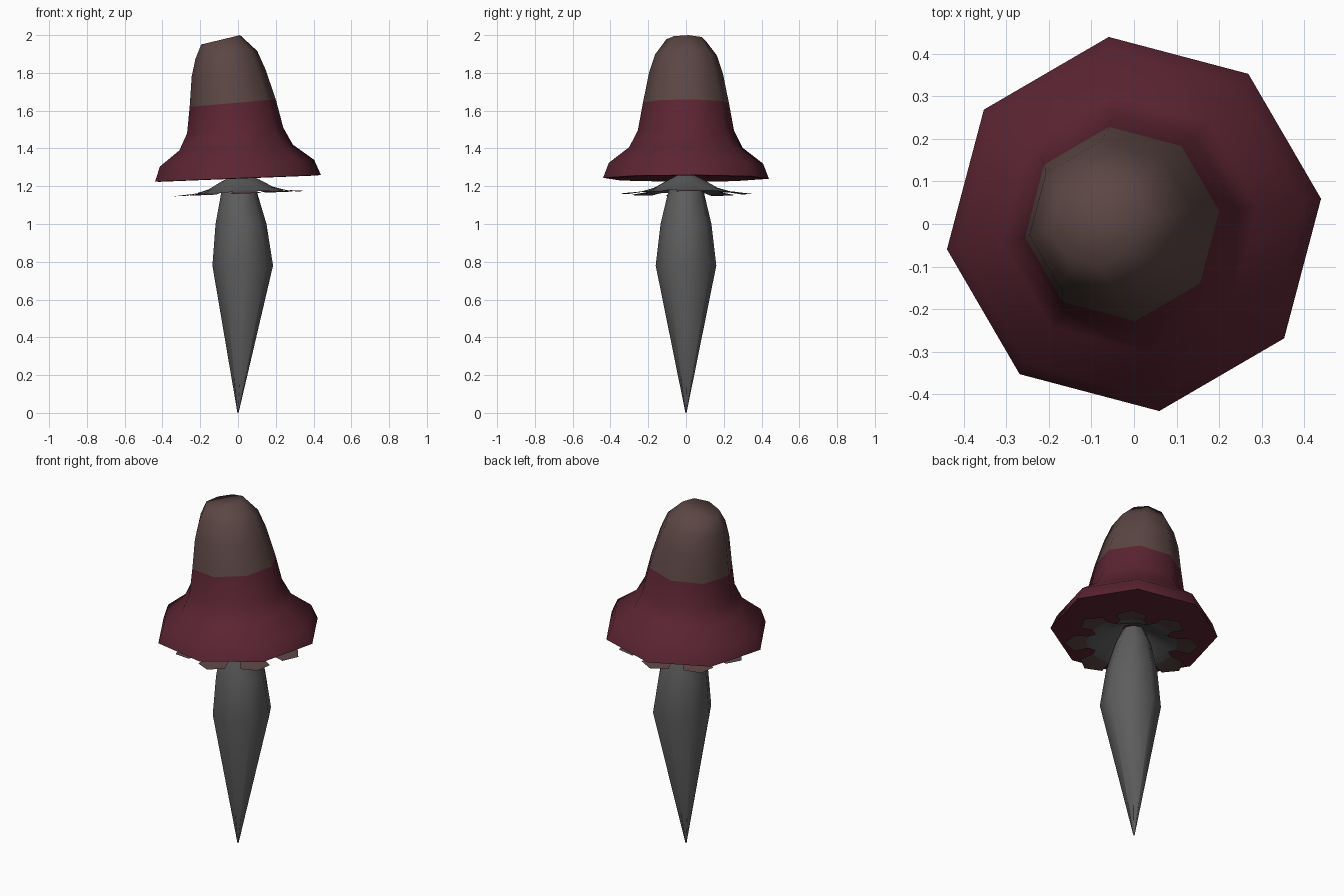
import bpy
import bmesh
from math import cos, sin, radians

cube = bpy.data.objects.get("Cube")
if cube:
    bpy.data.objects.remove(cube)


def material(name, rgb):
    mat = bpy.data.materials.new(name)
    mat.use_nodes = True
    mat.diffuse_color = (*rgb, 1)
    mat.node_tree.nodes["Principled BSDF"].inputs["Base Color"].default_value = (*rgb, 1)
    return mat


brown = material("dusty brown", (0.105, 0.062, 0.058))
red = material("wine red", (0.105, 0.018, 0.032))
grey = material("stone grey", (0.11, 0.11, 0.11))


def finish(name, bm, mats):
    bmesh.ops.recalc_face_normals(bm, faces=bm.faces)
    mesh = bpy.data.meshes.new(name)
    bm.to_mesh(mesh)
    bm.free()
    obj = bpy.data.objects.new(name, mesh)
    bpy.context.collection.objects.link(obj)
    for mat in mats:
        mesh.materials.append(mat)
    bpy.ops.object.select_all(action="DESELECT")
    obj.select_set(True)
    bpy.context.view_layer.objects.active = obj
    bpy.ops.object.shade_smooth_by_angle(angle=radians(65))
    return obj


def loft(name, rings, mats, turn, accent_from=99):
    """Eight-sided loft; each ring is (centre x, radius, height, slope along x)."""
    bm = bmesh.new()
    loops = []
    for cx, r, z, slope in rings:
        angles = [radians(turn + 45 * i) for i in range(8)]
        loops.append([bm.verts.new((cx + r * cos(a), r * sin(a), z + slope * r * cos(a)))
                      for a in angles])
    for level, (low, high) in enumerate(zip(loops, loops[1:])):
        for i in range(8):
            j = (i + 1) % 8
            face = bm.faces.new((low[i], low[j], high[j], high[i]))
            face.material_index = int(level >= accent_from)
    bm.faces.new(loops[0][::-1])
    bm.faces.new(loops[-1]).material_index = int(accent_from < 99)
    bmesh.ops.remove_doubles(bm, verts=bm.verts, dist=0.0005)
    return finish(name, bm, mats)


# Bell cap: red flared brim, brown crown leaning to one side
loft("cap", [
    (0, 0.10, 1.255, 0.04),
    (0, 0.42, 1.24, 0.04),
    (0, 0.443, 1.242, 0.04),
    (-0.005, 0.412, 1.322, 0.043),
    (-0.01, 0.303, 1.405, 0.05),
    (-0.015, 0.257, 1.495, 0.06),
    (-0.028, 0.23, 1.64, 0.088),
    (-0.05, 0.197, 1.80, 0.10),
    (-0.062, 0.165, 1.895, 0.13),
    (-0.092, 0.104, 1.975, 0.24),
], [red, brown], 7.7, accent_from=6)

# Stem: swollen in the middle, tapering to a point
loft("stem", [
    (0, 0.003, 0.0, 0),
    (0.025, 0.162, 0.78, 0),
    (0.016, 0.136, 1.0, 0),
    (0.006, 0.095, 1.17, 0),
    (0.004, 0.06, 1.25, 0),
], [grey], 7.7)

# Skirt: grey collar with eight brown pointed petals
bm = bmesh.new()
collar = [(0.05, 1.255), (0.10, 1.23), (0.17, 1.19), (0.24, 1.17)]
offsets = [-22.5, -15, 0, 15]
tips = [None, 0.315, 0.355, 0.315]


def skirt_vert(r, angle, z):
    x = 0.015 + r * cos(angle)
    return bm.verts.new((x, r * sin(angle), z + 0.04 * x))


columns = []
for petal in range(8):
    for offset, tip in zip(offsets, tips):
        angle = radians(5 + 45 * petal + offset)
        column = [skirt_vert(r if tip or r < 0.2 else 0.21, angle, z) for r, z in collar]
        if tip:
            column.append(skirt_vert(tip, angle, 1.16))
        columns.append(column)
for i, a in enumerate(columns):
    b = columns[(i + 1) % len(columns)]
    for k in range(min(len(a), len(b)) - 1):
        face = bm.faces.new((a[k], a[k + 1], b[k + 1], b[k]))
        face.material_index = int(k >= 3)
finish("skirt", bm, [grey, brown])
